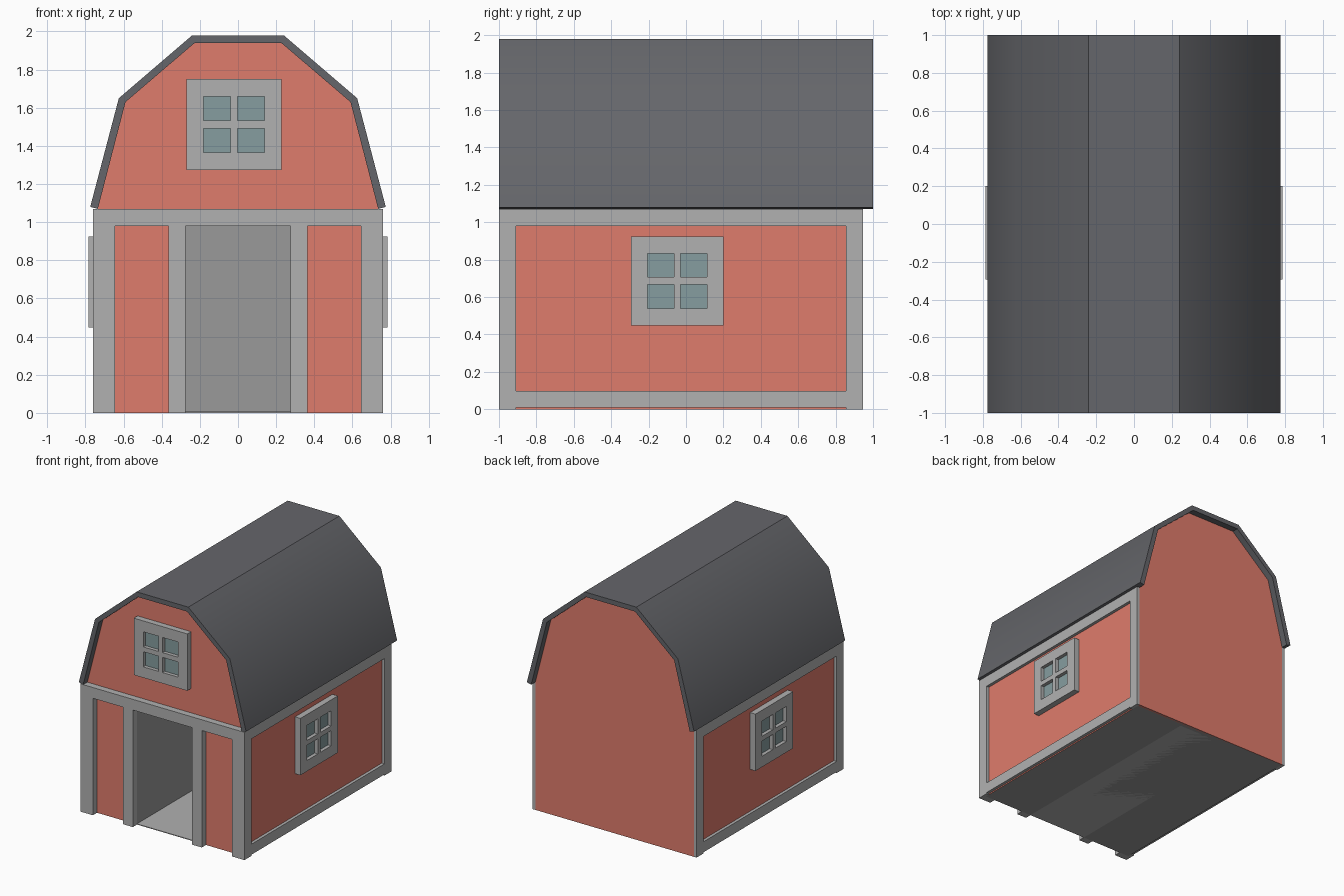
import bpy, bmesh, math
from mathutils import Matrix, Vector

if "Cube" in bpy.data.objects:
    bpy.data.objects.remove(bpy.data.objects["Cube"])


def material(name, rgb):
    m = bpy.data.materials.new(name)
    m.diffuse_color = (*rgb, 1)
    m.use_nodes = True
    m.node_tree.nodes["Principled BSDF"].inputs["Base Color"].default_value = m.diffuse_color
    return m


RED = material("red_paint", (0.74, 0.2, 0.15))
ROOF = material("roof_slate", (0.13, 0.133, 0.145))
GLASS = material("window_glass", (0.24, 0.34, 0.35))
TRIM = material("trim_grey", (0.44, 0.44, 0.44))
INSIDE = material("inside_grey", (0.32, 0.32, 0.32))


def finish(name, bm, *mats):
    bmesh.ops.recalc_face_normals(bm, faces=bm.faces)
    me = bpy.data.meshes.new(name)
    bm.to_mesh(me)
    bm.free()
    ob = bpy.data.objects.new(name, me)
    bpy.context.collection.objects.link(ob)
    for m in mats:
        me.materials.append(m)
    return ob


def box(name, x, y, z, mat):
    bm = bmesh.new()
    bmesh.ops.create_cube(bm, size=1)
    for v in bm.verts:
        for i, (a, b) in enumerate((x, y, z)):
            v.co[i] = a if v.co[i] < 0 else b
    return finish(name, bm, mat)


def extrude_profile(points, y0, y1):
    bm = bmesh.new()
    face = bm.faces.new([bm.verts.new((x, y0, z)) for x, z in points])
    new = bmesh.ops.extrude_face_region(bm, geom=[face], use_keep_orig=True)
    bmesh.ops.translate(bm, vec=(0, y1 - y0, 0),
                        verts=[g for g in new["geom"] if isinstance(g, bmesh.types.BMVert)])
    bmesh.ops.recalc_face_normals(bm, faces=bm.faces)
    return bm


def mirrored(half):
    return half + [(-x, z) for x, z in reversed(half)]


FRONT, BACK = -0.945, 0.945

# Body: gambrel outline with a doorway notch running inward
inner = [(0.735, 1.07), (0.59, 1.63), (0.227, 1.94)]
outline = mirrored([(0.275, 0.98), (0.275, 0), (0.735, 0)] + inner)
bm = extrude_profile(outline, FRONT, BACK - 0.02)
for f in bm.faces:
    c = f.calc_center_median()
    if abs(f.normal.y) < 0.5 and (f.normal.z < -0.9 or abs(c.x) < 0.3 and c.z < 1):
        f.material_index = 1
finish("barn_body", bm, RED, INSIDE)

# Back wall closes the passage, with a grey lining on its inner side
finish("back_wall", extrude_profile(mirrored([(0.735, 0)] + inner), BACK - 0.02, BACK), RED)
box("passage_back", (-0.275, 0.275), (0.9, 0.925), (0, 0.98), INSIDE)
box("passage_floor", (-0.275, 0.275), (FRONT, 0.9), (0, 0.006), TRIM)
box("underside", (-0.73, 0.73), (FRONT + 0.005, BACK - 0.005), (0, 0.004), INSIDE)

# Roof shell with overhanging ends
outer = [(0.775, 1.08), (0.625, 1.65), (0.24, 1.98)]
ring = mirrored(outer) + mirrored(inner)[::-1]
roof = finish("roof", extrude_profile(ring, -1, 1), ROOF)
bpy.context.view_layer.objects.active = roof
roof.select_set(True)
bpy.ops.object.shade_smooth_by_angle(angle=math.radians(38))

# Front trim
box("front_band", (-0.76, 0.76), (-1, FRONT), (0.98, 1.07), TRIM)
for s, side in ((1, "right"), (-1, "left")):
    def span(a, b):
        return tuple(sorted((s * a, s * b)))
    box(side + "_front_corner_post", span(0.645, 0.76), (-1, FRONT), (0, 0.98), TRIM)
    box(side + "_door_post", span(0.275, 0.365), (-1, FRONT), (0, 0.98), TRIM)
    # Side trim
    x = span(0.735, 0.76)
    box(side + "_front_edge_post", x, (FRONT, -0.908), (0, 0.98), TRIM)
    box(side + "_back_edge_post", x, (0.855, BACK), (0, 0.98), TRIM)
    box(side + "_top_rail", x, (FRONT, BACK), (0.98, 1.07), TRIM)
    box(side + "_bottom_rail", x, (-0.908, 0.855), (0.01, 0.098), TRIM)


# Window: one-piece frame with four openings, and a glass sheet set back in it
def window(name, place, angle):
    xs = [-0.248, -0.16, -0.018, 0.018, 0.16, 0.248]
    zs = [-0.238, -0.147, -0.02, 0.02, 0.147, 0.238]
    depth = 0.05
    bm = bmesh.new()
    g = [[bm.verts.new((x, -depth, z)) for x in xs] for z in zs]
    for j in range(5):
        for i in range(5):
            if i % 2 == 0 or j % 2 == 0:
                bm.faces.new((g[j][i], g[j][i + 1], g[j + 1][i + 1], g[j + 1][i]))
    new = bmesh.ops.extrude_face_region(bm, geom=bm.faces[:], use_keep_orig=True)
    bmesh.ops.translate(bm, vec=(0, depth, 0),
                        verts=[v for v in new["geom"] if isinstance(v, bmesh.types.BMVert)])
    frame = finish(name + "_frame", bm, TRIM)
    glass = box(name + "_glass", (-0.2, 0.2), (-0.02, -0.005), (-0.19, 0.19), GLASS)
    for ob in (frame, glass):
        ob.data.transform(Matrix.Translation(Vector(place)) @ Matrix.Rotation(angle, 4, "Z"))


window("front_window", (-0.021, FRONT, 1.512), 0)
window("right_window", (0.735, -0.047, 0.686), math.pi / 2)
window("left_window", (-0.735, -0.047, 0.686), -math.pi / 2)
